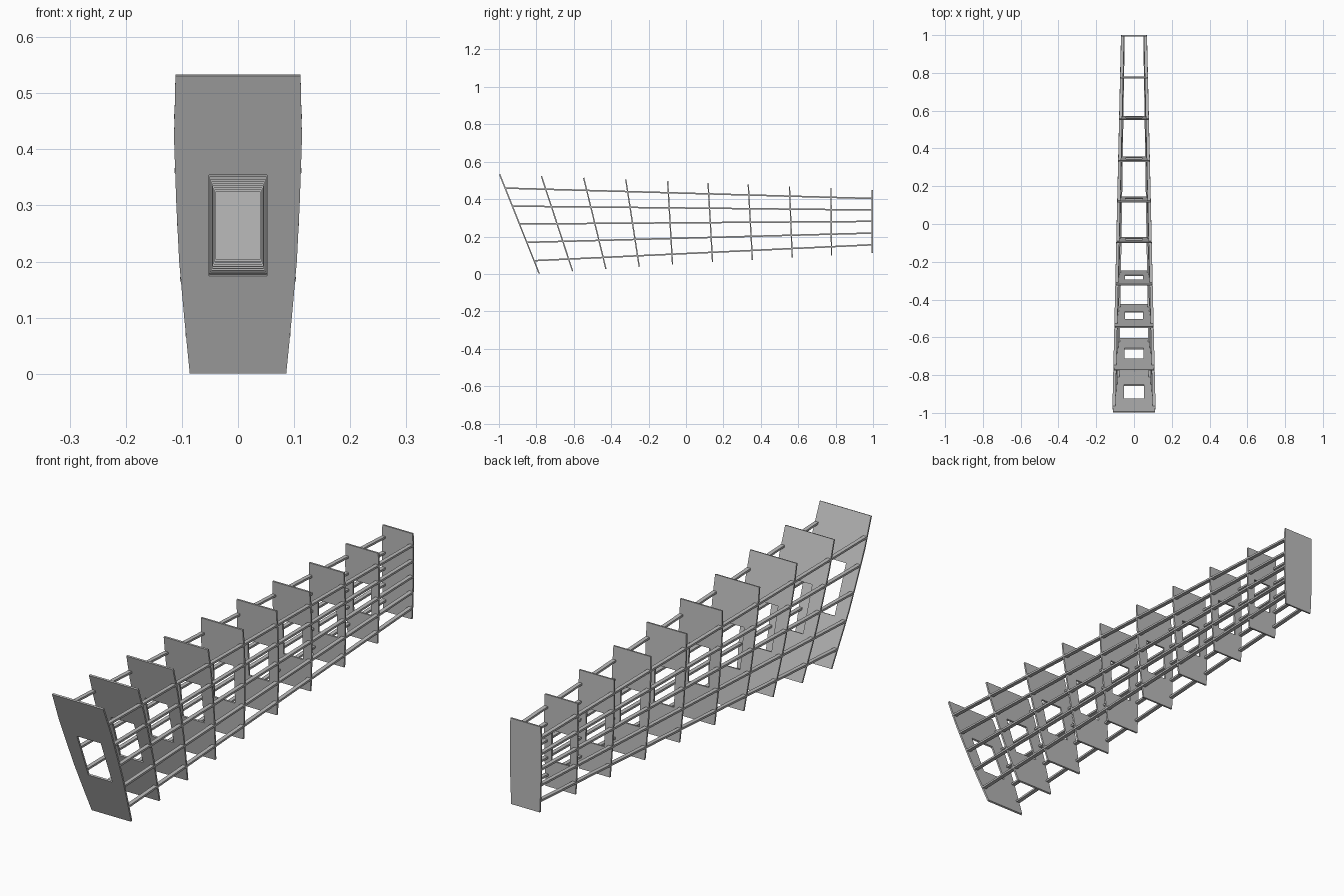
import bpy, bmesh
from mathutils import Vector

cube = bpy.data.objects.get("Cube")
if cube:
    bpy.data.objects.remove(cube, do_unlink=True)

grey = bpy.data.materials.new("plain grey")
grey.use_nodes = True
colour = (0.5, 0.5, 0.5, 1)
grey.diffuse_color = colour
grey.node_tree.nodes["Principled BSDF"].inputs["Base Color"].default_value = colour

THICK = 0.007
LAST = 9
# Rib spine positions along y: top edge and bottom edge
TOP_Y = [-0.996, -0.773, -0.547, -0.322, -0.098, 0.118, 0.333, 0.553, 0.775, 0.9965]
LOW_Y = [-0.785, -0.606, -0.428, -0.25, -0.072, 0.142, 0.355, 0.568, 0.778, 0.9965]
# Half width up the rib, for the first and last ribs
HEIGHTS = [0, 0.19, 0.38, 0.57, 0.79, 1]
FRONT_W = [0.086, 0.096, 0.105, 0.110, 0.114, 0.1115]
REAR_W = [0.062, 0.065, 0.067, 0.068, 0.068, 0.066]


def mix(a, b, t):
    return a + (b - a) * t


def half_width(i, t):
    s = i / LAST
    for k in range(len(HEIGHTS) - 1):
        if t <= HEIGHTS[k + 1]:
            f = (t - HEIGHTS[k]) / (HEIGHTS[k + 1] - HEIGHTS[k])
            return mix(mix(FRONT_W[k], FRONT_W[k + 1], f),
                       mix(REAR_W[k], REAR_W[k + 1], f), s)
    return mix(FRONT_W[-1], REAR_W[-1], s)


def spine(i, t):
    s = i / LAST
    low = Vector((0, LOW_Y[i], mix(0.002, 0.112, s)))
    top = Vector((0, TOP_Y[i], mix(0.532, 0.45, s)))
    return low.lerp(top, t)


def finish(name, bm):
    bmesh.ops.recalc_face_normals(bm, faces=bm.faces)
    mesh = bpy.data.meshes.new(name)
    bm.to_mesh(mesh)
    bm.free()
    mesh.materials.append(grey)
    obj = bpy.data.objects.new(name, mesh)
    bpy.context.collection.objects.link(obj)
    return obj


# Ribs: curved-sided plates with a rectangular window, the last one solid
def make_rib(i):
    bm = bmesh.new()
    s = i / LAST
    hole_low, hole_high = mix(0.328, 0.285, s), mix(0.668, 0.622, s)
    hole_x = mix(0.052, 0.038, s)
    levels = sorted(HEIGHTS + [0.1, 0.28, 0.48, 0.9, hole_low, hole_high])
    rows = []
    for t in levels:
        w = half_width(i, t)
        rows.append([bm.verts.new(spine(i, t) + Vector((x, 0, 0)))
                     for x in (-w, -hole_x, hole_x, w)])
    for r in range(len(rows) - 1):
        in_window = hole_low <= levels[r] < hole_high and i < LAST
        for c in range(3):
            if c == 1 and in_window:
                continue
            a, b = rows[r], rows[r + 1]
            bm.faces.new((a[c], a[c + 1], b[c + 1], b[c]))
    rib = finish(f"rib_{i + 1}", bm)
    plate = rib.modifiers.new("plate", 'SOLIDIFY')
    plate.thickness = THICK
    plate.offset = 0


# Stringers: flat bars let into the rib edges, running front to back
def make_stringer(side, name, n, t):
    bm = bmesh.new()
    rings = []
    for i in (0, LAST):
        p = spine(i, t)
        w = half_width(i, t) + 0.001
        rings.append([bm.verts.new((side * x, p.y, p.z + z))
                      for x, z in ((w, -0.004), (w, 0.004),
                                   (w - 0.016, 0.004), (w - 0.016, -0.004))])
    a, b = rings
    for k in range(4):
        m = (k + 1) % 4
        bm.faces.new((a[k], a[m], b[m], b[k]))
    bm.faces.new(a)
    bm.faces.new(b)
    finish(f"{name}_stringer_{n + 1}", bm)


for i in range(LAST + 1):
    make_rib(i)
for side, name in ((1, "left"), (-1, "right")):
    for n, t in enumerate((0.13, 0.315, 0.5, 0.68, 0.862)):
        make_stringer(side, name, n, t)
